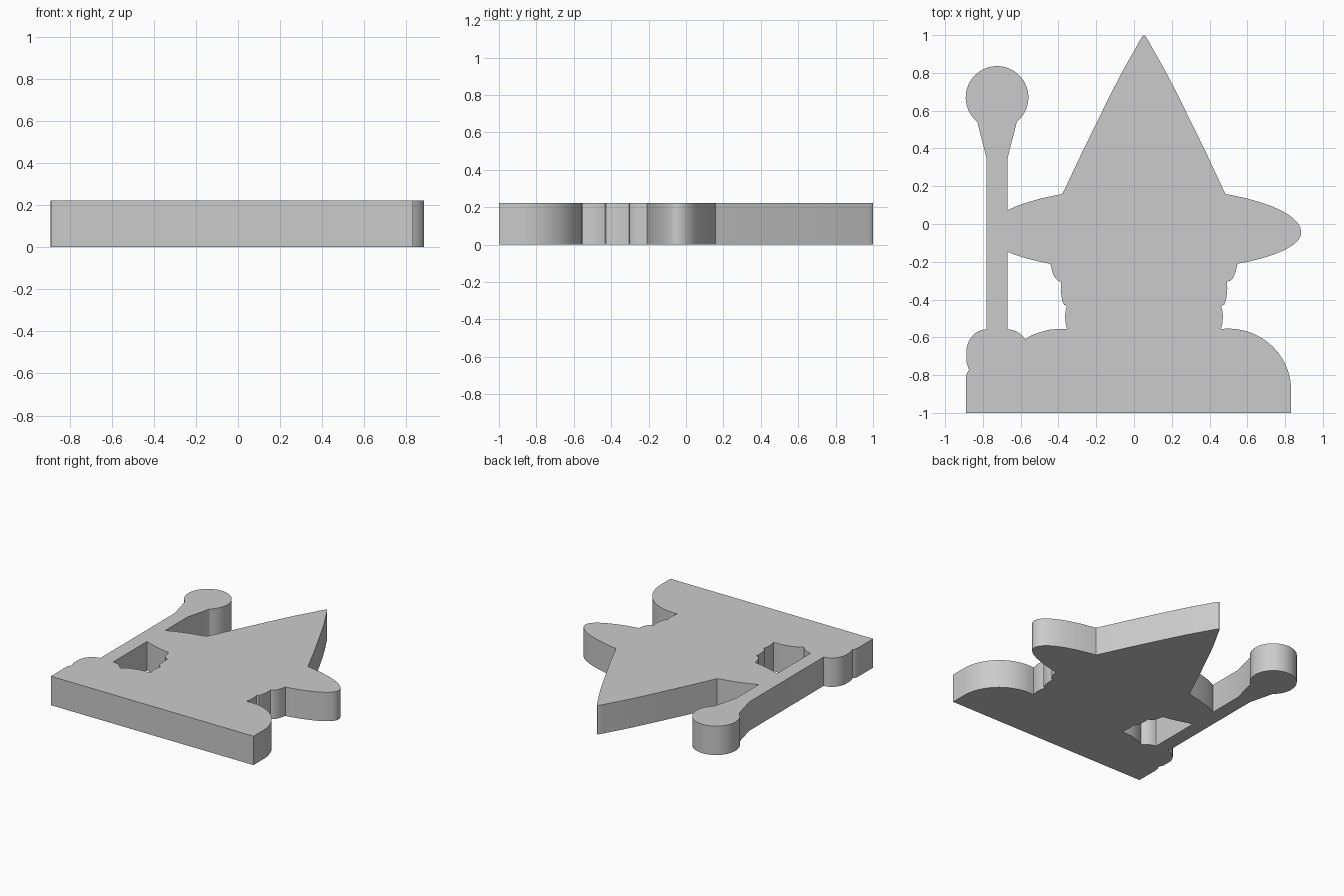
import bpy, bmesh
from math import cos, sin, pi, acos, atan2

if "Cube" in bpy.data.objects:
    bpy.data.objects.remove(bpy.data.objects["Cube"])

H = 0.222      # plate thickness
AXIS = 0.053   # mirror axis of hat, face and brim


def arc(cx, cy, rx, ry, a0, a1, n=24):
    return [(cx + rx * cos(a0 + (a1 - a0) * i / n),
             cy + ry * sin(a0 + (a1 - a0) * i / n)) for i in range(n + 1)]


def brim(x0, x1, upper):
    """Brim edge between two x positions on a half ellipse."""
    rx, ry = 0.832, (0.238 if upper else -0.206)
    a0, a1 = (acos(max(-1, min(1, (x - AXIS) / rx))) for x in (x0, x1))
    return arc(AXIS, -0.045, rx, ry, a0, a1)


def sided(offsets, side):
    return [(AXIS + side * d, y) for d, y in offsets]


# Hair curls, from shoulder up to the brim, as distance from the axis
curls = [(0.408, -0.555), (0.415, -0.525), (0.418, -0.49), (0.415, -0.46), (0.408, -0.434),
         (0.424, -0.427), (0.433, -0.405), (0.438, -0.375), (0.441, -0.34), (0.438, -0.305),
         (0.456, -0.301), (0.472, -0.285), (0.485, -0.255), (0.495, -0.209)]
# Pointed hat edge, from brim up to the tip
hat = [(0.431, 0.161), (0.325, 0.385), (0.222, 0.595), (0.175, 0.69), (0.13, 0.778),
       (0.085, 0.86), (0.05, 0.921), (0.03, 0.957), (0.016, 0.982), (0.007, 0.995), (0, 1.0)]

# Robe base and right shoulder
outer = [(-0.89, -1.0), (0.832, -1.0)]
outer += arc(0.50, -0.88, 0.332, 0.326, 0, pi / 2)
# Hair, brim, hat
outer += sided(curls, 1)
outer += brim(0.548, 0.885, False)
outer += brim(0.885, 0.484, True)
outer += sided(hat, 1) + sided(hat, -1)[::-1]
outer += brim(-0.378, -0.67, True)
# Staff with flared neck and round knob
outer += [(-0.67, 0.345)]
a = atan2(-0.13, 0.105)
outer += arc(-0.725, 0.67, 0.166, 0.166, a, pi - a, 40)
outer += [(-0.78, 0.345), (-0.78, -0.557)]
# Hand and cuff
outer += arc(-0.78, -0.68, 0.108, 0.122, pi / 2 + 0.15, pi, 12)
outer += [(-0.887, -0.73), (-0.873, -0.773), (-0.884, -0.788), (-0.89, -0.812)]

# Opening between staff, brim, hair and left shoulder
hole = brim(-0.67, -0.442, False)
hole += sided(curls, -1)[::-1]
hole += [(-0.40, -0.555), (-0.45, -0.56), (-0.50, -0.573), (-0.54, -0.588), (-0.577, -0.61),
         (-0.592, -0.59), (-0.615, -0.572), (-0.64, -0.562), (-0.67, -0.556)]

bm = bmesh.new()
for loop in (outer, hole):
    pts = []
    for p in loop:
        if not pts or abs(p[0] - pts[-1][0]) + abs(p[1] - pts[-1][1]) > 0.004:
            pts.append(p)
    vs = [bm.verts.new((x, y, 0)) for x, y in pts]
    for i, v in enumerate(vs):
        bm.edges.new((v, vs[(i + 1) % len(vs)]))
bmesh.ops.triangle_fill(bm, use_beauty=True, use_dissolve=False, edges=bm.edges[:])
ext = bmesh.ops.extrude_face_region(bm, geom=bm.faces[:], use_keep_orig=True)
bmesh.ops.translate(bm, vec=(0, 0, H),
                    verts=[g for g in ext["geom"] if isinstance(g, bmesh.types.BMVert)])
bmesh.ops.recalc_face_normals(bm, faces=bm.faces[:])

mesh = bpy.data.meshes.new("hatted_figure_plate")
bm.to_mesh(mesh)
bm.free()
plate = bpy.data.objects.new("hatted_figure_plate", mesh)
bpy.context.collection.objects.link(plate)
bpy.context.view_layer.objects.active = plate
plate.select_set(True)
bpy.ops.object.shade_smooth_by_angle(angle=pi / 6)
